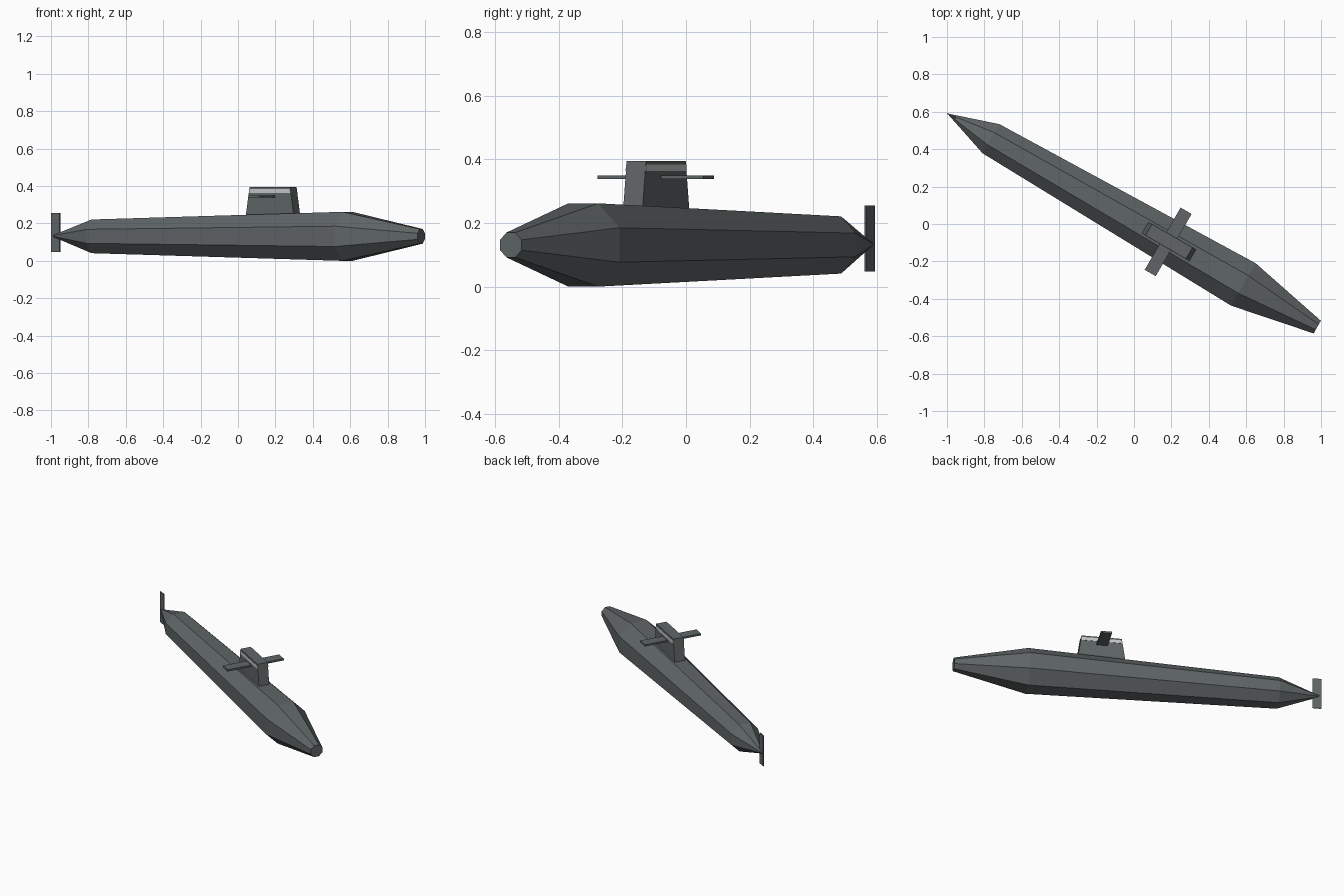
import bpy, bmesh, math
from mathutils import Matrix

if "Cube" in bpy.data.objects:
    bpy.data.objects.remove(bpy.data.objects["Cube"])

# The boat lies along local x (bow +x), then is turned 30 degrees about z
PLACE = Matrix.Rotation(math.radians(-30), 4, 'Z') @ Matrix.Translation((0, 0.0125, 0))
AXIS_Z = 0.131


def material(name, rgb):
    m = bpy.data.materials.new(name)
    m.diffuse_color = (*rgb, 1)
    m.use_nodes = True
    m.node_tree.nodes["Principled BSDF"].inputs["Base Color"].default_value = m.diffuse_color
    return m


HULL = material("dark_grey", (0.115, 0.13, 0.135))
LIGHT = material("light_grey", (0.55, 0.57, 0.57))


def finish(name, bm, mat):
    bmesh.ops.recalc_face_normals(bm, faces=bm.faces[:])
    me = bpy.data.meshes.new(name)
    bm.to_mesh(me)
    bm.free()
    me.materials.append(mat)
    ob = bpy.data.objects.new(name, me)
    ob.matrix_world = PLACE
    bpy.context.collection.objects.link(ob)
    return ob


def block(name, mat, bottom, top, y0, y1):
    """Box whose bottom and top are (x0, x1, z), so its ends may slope."""
    bm = bmesh.new()
    rings = []
    for x0, x1, z in (bottom, top):
        rings.append([bm.verts.new(p) for p in
                      ((x0, y0, z), (x1, y0, z), (x1, y1, z), (x0, y1, z))])
    a, b = rings
    bm.faces.new(a[::-1])
    bm.faces.new(b)
    for i in range(4):
        j = (i + 1) % 4
        bm.faces.new((a[i], a[j], b[j], b[i]))
    return finish(name, bm, mat)


# Hull: octagonal rings with flat top, closing to a point at the stern
bm = bmesh.new()
rings = []
for x, half in ((-0.89, 0.09), (0.668, 0.131), (1.124, 0.039)):
    r = half / math.cos(math.pi / 8)
    angles = [math.pi / 8 + i * math.pi / 4 for i in range(8)]
    rings.append([bm.verts.new((x, r * math.cos(a), AXIS_Z + r * math.sin(a)))
                  for a in angles])
tip = bm.verts.new((-1.161, 0, AXIS_Z + 0.002))
for i in range(8):
    j = (i + 1) % 8
    bm.faces.new((tip, rings[0][i], rings[0][j]))
    for a, b in zip(rings, rings[1:]):
        bm.faces.new((a[i], a[j], b[j], b[i]))
bm.faces.new(rings[-1])
finish("hull", bm, HULL)

# Sail with sloping ends
W = 0.035
block("sail", HULL, (0.058, 0.36, 0.22), (0.084, 0.334, 0.395), -W, W)

# Light band along both sides of the sail
for side, name in ((-1, "port_band"), (1, "starboard_band")):
    y = sorted((side * (W - 0.002), side * (W + 0.002)))
    block(name, LIGHT, (0.081, 0.338, 0.363), (0.084, 0.335, 0.384), *y)

# Diving planes through the sail
block("diving_planes", HULL, (0.172, 0.24, 0.338), (0.172, 0.24, 0.35), -0.196, 0.188)

# Rudder at the stern
block("rudder", HULL, (-1.161, -1.106, 0.047), (-1.161, -1.106, 0.255), -0.003, 0.003)
